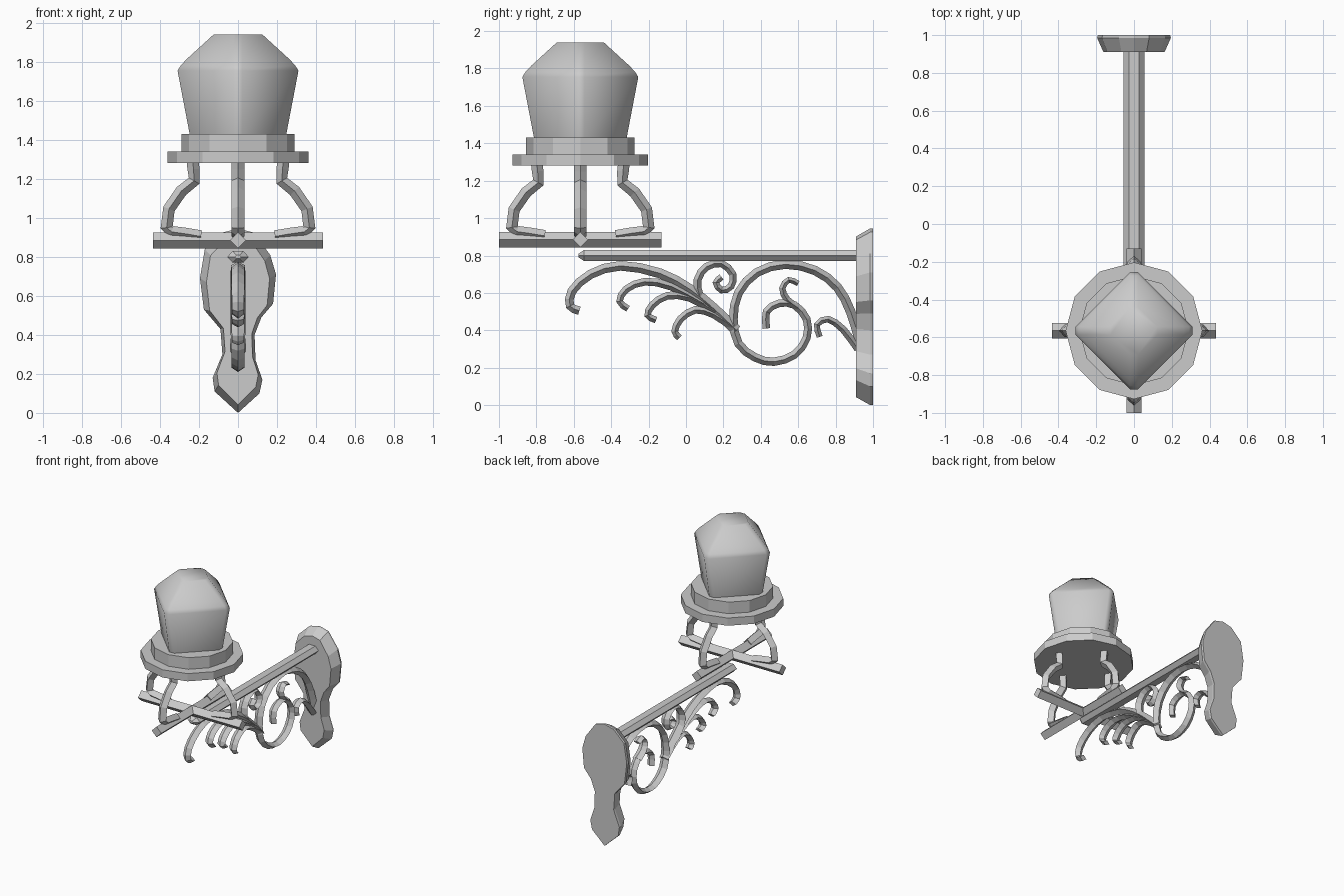
import bpy, bmesh
from math import cos, sin, pi
from mathutils import Vector, Matrix

if "Cube" in bpy.data.objects:
    bpy.data.objects.remove(bpy.data.objects["Cube"])

CY = -0.565  # lamp axis


def loft(name, rings, mat=Matrix(), smooth=False):
    """Closed solid through a list of equal-length vertex rings."""
    bm = bmesh.new()
    vs = [[bm.verts.new(mat @ Vector(p)) for p in r] for r in rings]
    n = len(rings[0])
    for a, b in zip(vs, vs[1:]):
        for i in range(n):
            j = (i + 1) % n
            bm.faces.new((a[i], a[j], b[j], b[i]))
    bm.faces.new(vs[0][::-1])
    bm.faces.new(vs[-1])
    bmesh.ops.recalc_face_normals(bm, faces=bm.faces)
    me = bpy.data.meshes.new(name)
    bm.to_mesh(me)
    bm.free()
    ob = bpy.data.objects.new(name, me)
    bpy.context.collection.objects.link(ob)
    if smooth:
        bpy.ops.object.select_all(action='DESELECT')
        ob.select_set(True)
        bpy.context.view_layer.objects.active = ob
        bpy.ops.object.shade_smooth_by_angle(angle=1.1)
    return ob


def spline(pts, sub):
    """Catmull-Rom subdivision of a 2D path."""
    P = [Vector(p) for p in pts]
    P = [2 * P[0] - P[1]] + P + [2 * P[-1] - P[-2]]
    out = []
    for i in range(1, len(P) - 2):
        a, b, c, d = P[i - 1:i + 3]
        for k in range(sub):
            t = k / sub
            out.append(0.5 * (2 * b + (c - a) * t + (2 * a - 5 * b + 4 * c - d) * t * t
                              + (3 * b - a - 3 * c + d) * t ** 3))
    return out + [P[-2]]


DIAMOND = [(1, 0), (0, 1), (-1, 0), (0, -1)]


def sweep(name, pts, wide, thick, mat=Matrix(), section=DIAMOND, sub=1, scale=lambda t: 1):
    """Sweep a section along a path lying in the local YZ plane."""
    P = spline(pts, sub)
    rings = []
    for i, p in enumerate(P):
        t = (P[min(i + 1, len(P) - 1)] - P[max(i - 1, 0)]).normalized()
        s = scale(i / (len(P) - 1))
        rings.append([(u * wide * s, p.x - t.y * v * thick * s, p.y + t.x * v * thick * s)
                      for u, v in section])
    return loft(name, rings, mat)


# lamp shade: square with clipped corners pointing along x and y
shade = []
for h, z in [(.246, 1.42), (.31, 1.755), (.292, 1.783), (.262, 1.815), (.125, 1.94)]:
    c = .022
    shade.append([(x, y + CY, z) for x, y in
                  [(h, -c), (h, c), (c, h), (-c, h), (-h, c), (-h, -c), (-c, -h), (c, -h)]])
loft("lamp_shade", shade, smooth=True)

# twelve-sided collar and base disc
for name, r, z0, z1 in [("collar", .29, 1.335, 1.43), ("base_disc", .362, 1.28, 1.34)]:
    loft(name, [[(r * cos(k * pi / 6), CY + r * sin(k * pi / 6), z) for k in range(12)]
                for z in (z0, z1)])

# four curved legs and two crossing bars
LEG = [(.232, 1.285), (.228, 1.25), (.225, 1.19), (.29, 1.138), (.354, 1.046),
       (.366, .95), (.34, .928), (.267, .918), (.19, .905)]
for k in range(4):
    M = Matrix.Translation((0, CY, 0)) @ Matrix.Rotation(k * pi / 2, 4, 'Z')
    sweep(f"leg_{k + 1}", LEG, .034, .031, M)
for k in range(2):
    M = Matrix.Translation((0, CY, 0)) @ Matrix.Rotation(k * pi / 2, 4, 'Z')
    sweep(f"cross_bar_{k + 1}", [(-.435, .885), (.435, .885)], .041, .041, M)

# horizontal arm
HEX = [(1, 0), (.5, 1), (-.5, 1), (-1, 0), (-.5, -1), (.5, -1)]
sweep("arm", [(-.575, .8), (-.545, .8), (.93, .8)], .055, .03, section=HEX,
      scale=lambda t: .3 if t == 0 else 1)

# wall plate with wavy outline, narrower at the front
OUTLINE = [(0, .945), (.08, .925), (.165, .81), (.195, .71), (.18, .56), (.12, .49),
           (.085, .4), (.09, .27), (.125, .17), (.11, .10), (0, 0), (-.12, .11),
           (-.13, .18), (-.08, .3), (-.09, .43), (-.175, .53), (-.195, .69),
           (-.17, .84), (-.08, .925)]
loft("wall_plate", [[(x * s, y, .47 + (z - .47) * t) for x, z in OUTLINE]
                    for y, s, t in [(1, .98, 1), (.985, 1, 1), (.91, .83, .91)]])

# scrollwork: name, half thickness, path
SCROLLS = [
    ("big_scroll", .024, [(.93, .34), (.88, .5), (.81, .63), (.69, .72), (.53, .753),
                          (.38, .71), (.28, .6), (.253, .46), (.28, .33), (.37, .255),
                          (.47, .232), (.58, .27), (.645, .36), (.645, .46), (.58, .535),
                          (.5, .545), (.43, .5), (.43, .41)]),
    ("long_leaf", .027, [(.27, .4), (.15, .515), (.02, .62), (-.14, .705), (-.35, .745),
                         (-.51, .70), (-.61, .61), (-.62, .53), (-.57, .505)]),
    ("leaf_1", .021, [(.1, .54), (-.08, .635), (-.22, .66), (-.32, .62), (-.355, .555),
                      (-.31, .515)]),
    ("leaf_2", .021, [(.16, .5), (.02, .575), (-.1, .585), (-.18, .535), (-.205, .48),
                      (-.16, .455)]),
    ("leaf_3", .021, [(.26, .41), (.15, .485), (.05, .51), (-.03, .46), (-.06, .395),
                      (-.035, .36)]),
    ("spiral", .021, [(.14, .52), (.075, .58), (.062, .67), (.11, .74), (.19, .757),
                      (.25, .70), (.24, .635), (.19, .615), (.16, .655), (.19, .685)]),
    ("inner_leaf", .018, [(.6, .52), (.54, .565), (.515, .625), (.55, .67), (.6, .65)]),
    ("plate_leaf", .019, [(.92, .3), (.84, .405), (.76, .46), (.7, .43), (.715, .365)]),
]
for name, thick, path in SCROLLS:
    sweep(name, path, .036, thick, sub=2, scale=lambda t: 1.08 - .25 * t)
